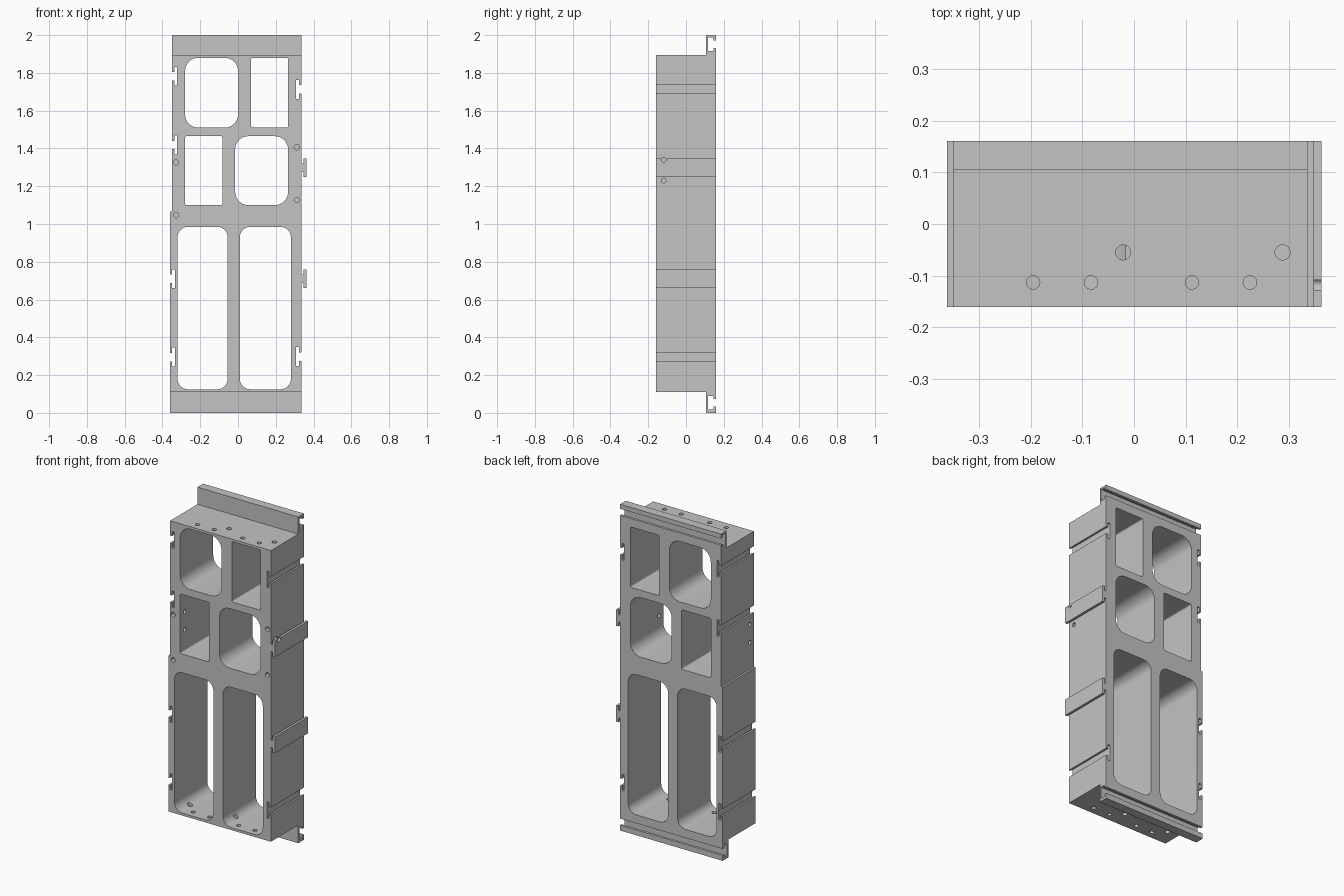
import bpy, bmesh, math
from mathutils import Vector

if "Cube" in bpy.data.objects:
    bpy.data.objects.remove(bpy.data.objects["Cube"])

grey = bpy.data.materials.new("light grey")
grey.diffuse_color = (0.55, 0.55, 0.55, 1)
grey.use_nodes = True
grey.node_tree.nodes["Principled BSDF"].inputs["Base Color"].default_value = grey.diffuse_color


def prism(name, pts, to3d, extent):
    """Extrude a 2D outline by the vector extent."""
    bm = bmesh.new()
    face = bm.faces.new([bm.verts.new(to3d(a, b)) for a, b in pts])
    ext = bmesh.ops.extrude_face_region(bm, geom=[face])
    bmesh.ops.translate(bm, vec=Vector(extent),
                        verts=[g for g in ext["geom"] if isinstance(g, bmesh.types.BMVert)])
    bmesh.ops.recalc_face_normals(bm, faces=bm.faces[:])
    me = bpy.data.meshes.new(name)
    bm.to_mesh(me)
    bm.free()
    me.materials.append(grey)
    ob = bpy.data.objects.new(name, me)
    bpy.context.collection.objects.link(ob)
    return ob


def tee(edge, d, z):
    """T outline (slot or rail) on a vertical edge, listed upward."""
    a, b = edge + d * 0.012, edge + d * 0.027
    half = [(edge, 0.022), (a, 0.022), (a, 0.05), (b, 0.05)]
    return [(x, z - h) for x, h in half] + [(x, z + h) for x, h in reversed(half)]


def rounded(x0, x1, z0, z1, r, n=8):
    pts = []
    for k, (cx, cz) in enumerate([(x1 - r, z1 - r), (x0 + r, z1 - r),
                                  (x0 + r, z0 + r), (x1 - r, z0 + r)]):
        for i in range(n + 1):
            t = math.pi / 2 * (k + i / n)
            pts.append((cx + r * math.cos(t), cz + r * math.sin(t)))
    return pts


def circle(cx, cy, r, n=24):
    return [(cx + r * math.cos(2 * math.pi * i / n),
             cy + r * math.sin(2 * math.pi * i / n)) for i in range(n)]


def cut(target, cutter):
    mod = target.modifiers.new("cut", "BOOLEAN")
    mod.operation, mod.solver, mod.object = "DIFFERENCE", "EXACT", cutter
    bpy.context.view_layer.objects.active = target
    bpy.ops.object.modifier_apply(modifier=mod.name)
    bpy.data.objects.remove(cutter, do_unlink=True)


LOW, UP, RIGHT = -0.361, -0.349, 0.335   # left edges below / above the step, right edge
BOT, TOP = 0.11, 1.895

# Body outline: right edge upward with slots and rails, left edge downward with slots
right = [(RIGHT, BOT)]
for z, d in ((0.298, -1), (0.71, 1), (1.298, 1), (1.713, -1)):
    right += tee(RIGHT, d, z)
right.append((RIGHT, TOP))
left = [(LOW, BOT)] + tee(LOW, 1, 0.295) + tee(LOW, 1, 0.71) + [(LOW, 1.065), (UP, 1.065)]
left += tee(UP, 1, 1.418) + tee(UP, 1, 1.782) + [(UP, TOP)]
body = prism("frame_body", right + left[::-1], lambda x, z: (x, -0.16, z), (0, 0.32, 0))

# Window openings
for x0, x1, z0, z1, r in ((-0.28, 0.0, 1.51, 1.88, 0.07), (0.07, 0.265, 1.51, 1.88, 0.008),
                          (-0.28, -0.083, 1.10, 1.465, 0.008), (-0.015, 0.265, 1.10, 1.465, 0.07),
                          (-0.32, -0.055, 0.125, 0.985, 0.055), (0.01, 0.28, 0.125, 0.985, 0.055)):
    cut(body, prism("window_cutter", rounded(x0, x1, z0, z1, r),
                    lambda x, z: (x, -0.3, z), (0, 0.6, 0)))

# Blind holes in the front face
for x, z in ((-0.328, 1.325), (-0.328, 1.047), (0.312, 1.407), (0.312, 1.127)):
    cut(body, prism("front_drill", circle(x, z, 0.0145),
                    lambda a, b: (a, -0.2, b), (0, 0.065, 0)))

# Holes through the two side walls
for z in (1.34, 1.23):
    for x in (-0.4, 0.23):
        cut(body, prism("side_drill", circle(-0.118, z, 0.0125),
                        lambda a, b, x=x: (x, a, b), (0.17, 0, 0)))

# Holes in the top wall, mirrored in the bottom wall
for x, y, r in ((-0.195, -0.113, 0.013), (-0.083, -0.113, 0.013), (0.112, -0.113, 0.013),
                (0.224, -0.113, 0.013), (-0.021, -0.055, 0.0145), (0.287, -0.055, 0.0145)):
    for s, z in ((1, TOP - 0.04), (-1, BOT - 0.04)):
        cut(body, prism("end_drill", circle(s * x, y, r),
                        lambda a, b, z=z: (a, b, z), (0, 0, 0.08)))

# Hooked flanges with a T slot open at the back
for name, x0, z0, z1, c in (("top_flange", UP, TOP, 2.0, 1.952),
                            ("bottom_flange", LOW, 0.0, BOT, 0.053)):
    slot = [(0.16, 0.02), (0.145, 0.02), (0.145, 0.036), (0.117, 0.036)]
    pts = [(0.105, z1), (0.105, z0), (0.16, z0)]
    pts += [(y, c - h) for y, h in slot] + [(y, c + h) for y, h in reversed(slot)]
    pts.append((0.16, z1))
    prism(name, pts, lambda y, z, x0=x0: (x0, y, z), (RIGHT - x0, 0, 0))

# Smooth the rounded corners and drilled holes
for ob in bpy.context.collection.objects:
    ob.select_set(True)
bpy.context.view_layer.objects.active = body
bpy.ops.object.shade_smooth_by_angle(angle=math.radians(30))
